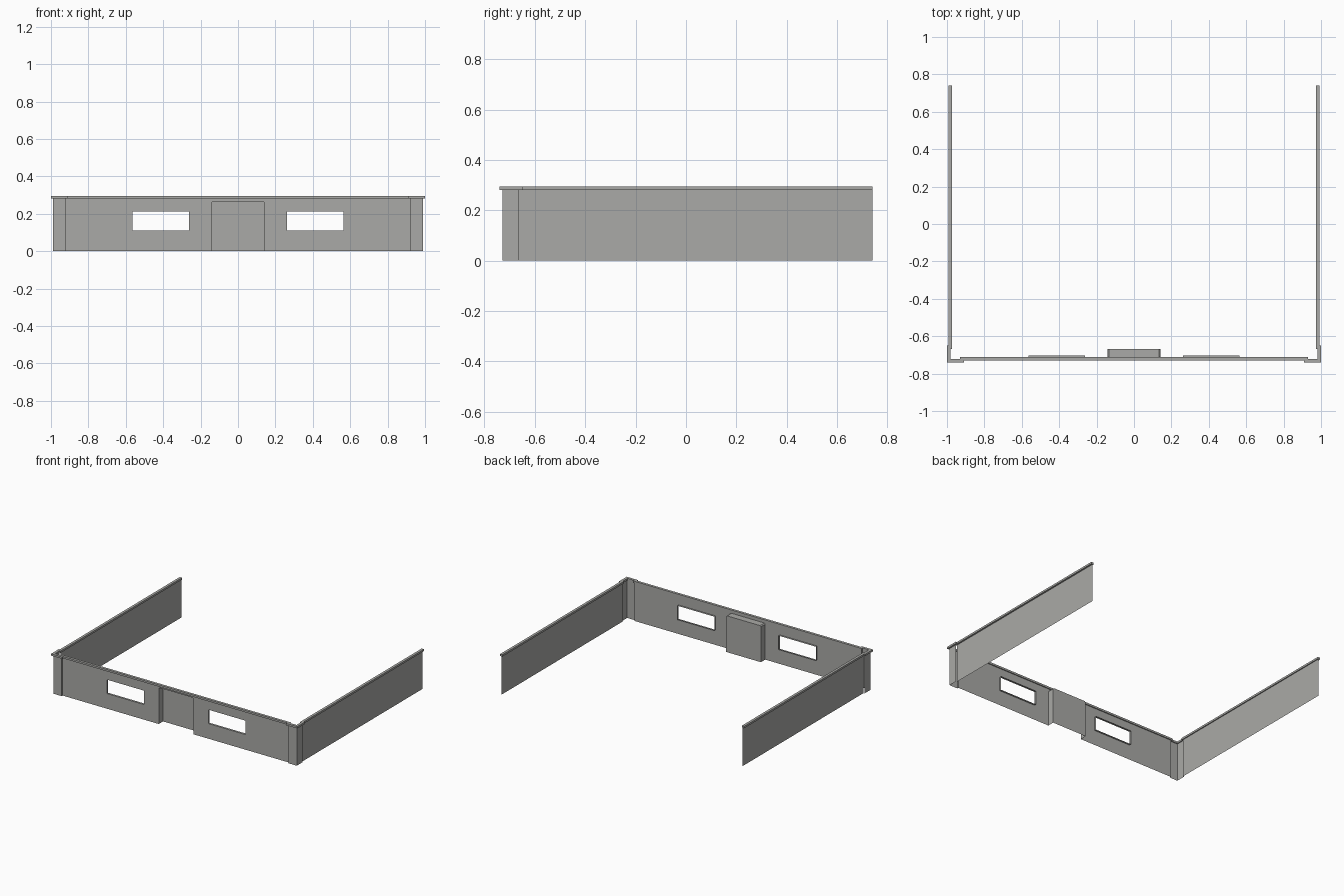
import bpy
import bmesh
from mathutils import Vector

if "Cube" in bpy.data.objects:
    bpy.data.objects.remove(bpy.data.objects["Cube"])

SIDE_X, FRONT_Y = 0.980, -0.718      # wall planes
POST_X, POST_Y = 0.988, -0.729       # corner post planes
POST_IN_X, POST_END_Y = 0.922, -0.662
BACK_Y, WALL_H, TOP = 0.741, 0.281, 0.295

grey = bpy.data.materials.new("concrete_grey")
grey.diffuse_color = (0.40, 0.40, 0.385, 1)
grey.use_nodes = True
grey.node_tree.nodes["Principled BSDF"].inputs["Base Color"].default_value = grey.diffuse_color


def make(name, faces):
    """Object from a list of polygons, merged at shared corners."""
    bm = bmesh.new()
    for f in faces:
        bm.faces.new([bm.verts.new(p) for p in f])
    bmesh.ops.remove_doubles(bm, verts=bm.verts, dist=0.0002)
    me = bpy.data.meshes.new(name)
    bm.to_mesh(me)
    bm.free()
    me.materials.append(grey)
    ob = bpy.data.objects.new(name, me)
    bpy.context.collection.objects.link(ob)
    return ob


def upright(path, z0=0.0, z1=WALL_H):
    """Vertical sheet faces along a plan path."""
    return [[(*a, z0), (*b, z0), (*b, z1), (*a, z1)] for a, b in zip(path, path[1:])]


def reveal(outline, y0, y1):
    """Faces running inward from an opening outline given in x, z."""
    return [[(a[0], y0, a[1]), (a[0], y1, a[1]), (b[0], y1, b[1]), (b[0], y0, b[1])]
            for a, b in zip(outline, outline[1:])]


# Front wall with two window openings and a door recess
WX0, WX1, WZ0, WZ1 = 0.261, 0.563, 0.111, 0.213
DX, DZ, C = 0.141, 0.267, 0.007
arch = [(-DX, 0), (-DX, DZ - C), (-DX + C, DZ), (DX - C, DZ), (DX, DZ - C), (DX, 0)]
front = []
for s in (-1, 1):
    xs = [DX, WX0, WX1, POST_IN_X]
    zs = [0, WZ0, WZ1, WALL_H]
    for i in range(3):
        for j in range(3):
            if i == 1 and j == 1:
                continue
            quad = [(s * x, FRONT_Y, z) for x, z in
                    ((xs[i], zs[j]), (xs[i + 1], zs[j]), (xs[i + 1], zs[j + 1]), (xs[i], zs[j + 1]))]
            front.append(quad if s > 0 else quad[::-1])
    # window reveals
    a, b = sorted((s * WX0, s * WX1))
    front += reveal([(a, WZ0), (a, WZ1), (b, WZ1), (b, WZ0), (a, WZ0)], FRONT_Y, -0.703)
# strip over the door
front.append([(x, FRONT_Y, z) for x, z in arch[1:5] + [(DX, WALL_H), (-DX, WALL_H)]])
make("front_wall", front)

# Door recess: sides, ceiling and back panel
DY = -0.668
make("door_recess", reveal(arch, FRONT_Y, DY) + [[(x, DY, z) for x, z in arch[::-1]]])

# Side walls and corner posts
for s, side in ((-1, "left"), (1, "right")):
    wall = [(s * SIDE_X, POST_END_Y), (s * SIDE_X, BACK_Y)]
    post = [(s * POST_IN_X, FRONT_Y), (s * POST_IN_X, POST_Y), (s * POST_X, POST_Y),
            (s * POST_X, POST_END_Y)]
    if s < 0:
        wall, post = wall[::-1], post[::-1]
    make(side + "_wall", upright(wall))
    make(side + "_corner_post", upright(post))

# Coping: rectangular band following the stepped wall line
half = [(-SIDE_X, BACK_Y), (-SIDE_X, POST_END_Y), (-POST_X, POST_END_Y),
        (-POST_X, POST_Y), (-POST_IN_X, POST_Y), (-POST_IN_X, FRONT_Y)]
path = [Vector(p) for p in half + [(-x, y) for x, y in half[::-1]]]


def offset(d):
    """Mitred offset of the path, positive towards the outside."""
    out = []
    for i, p in enumerate(path):
        dirs = []
        if i > 0:
            dirs.append((p - path[i - 1]).normalized())
        if i < len(path) - 1:
            dirs.append((path[i + 1] - p).normalized())
        normals = [Vector((t.y, -t.x)) for t in dirs]
        shift = normals[0] if len(normals) == 1 else normals[0] + normals[1]
        out.append(p + shift * d)
    return out


outer, inner = offset(0.012), offset(-0.007)
rings = [[(*o, WALL_H), (*o, TOP), (*n, TOP), (*n, WALL_H)] for o, n in zip(outer, inner)]
band = [[r[k], q[k], q[(k + 1) % 4], r[(k + 1) % 4]]
        for r, q in zip(rings, rings[1:]) for k in range(4)]
make("wall_coping", band + [rings[0], rings[-1][::-1]])
